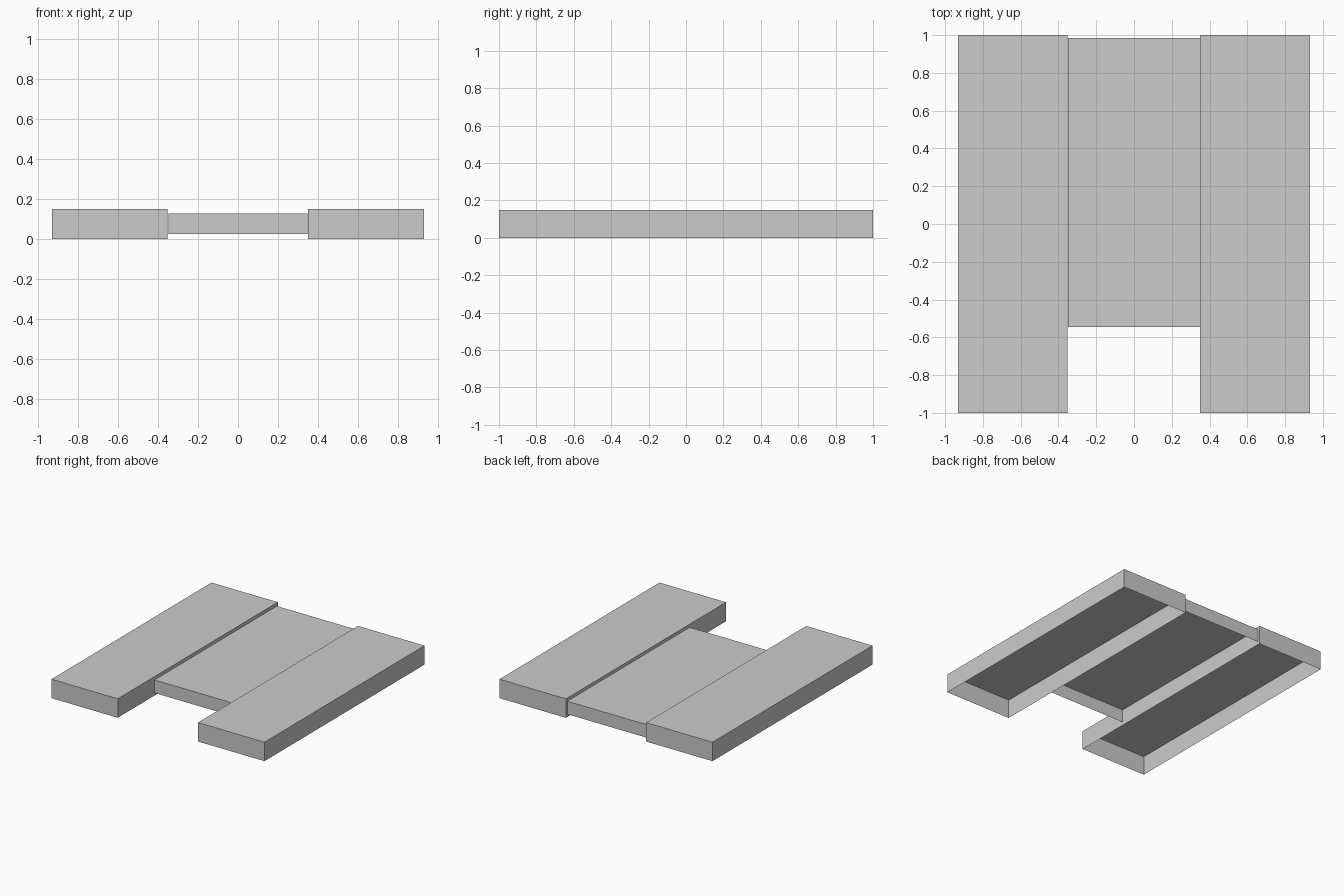
import bpy
import bmesh
from mathutils import Vector

cube = bpy.data.objects.get("Cube")
if cube:
    bpy.data.objects.remove(cube, do_unlink=True)

grey = bpy.data.materials.new("light_grey")
grey.use_nodes = True
colour = (0.6, 0.6, 0.6, 1)
grey.diffuse_color = colour
grey.node_tree.nodes["Principled BSDF"].inputs["Base Color"].default_value = colour


def open_tray(name, low, high):
    """Thin-walled box with an open underside."""
    low, high = Vector(low), Vector(high)
    bm = bmesh.new()
    bmesh.ops.create_cube(bm, size=1)
    underside = [f for f in bm.faces if f.normal.z < -0.5]
    bmesh.ops.delete(bm, geom=underside, context='FACES_ONLY')
    bmesh.ops.scale(bm, vec=high - low, verts=bm.verts)
    bmesh.ops.translate(bm, vec=(low + high) / 2, verts=bm.verts)
    mesh = bpy.data.meshes.new(name)
    bm.to_mesh(mesh)
    bm.free()
    mesh.materials.append(grey)
    obj = bpy.data.objects.new(name, mesh)
    bpy.context.collection.objects.link(obj)
    return obj


# Long side slabs
open_tray("left_slab", (0.35, -1, 0), (0.932, 1, 0.15))
open_tray("right_slab", (-0.932, -1, 0), (-0.352, 1, 0.15))

# Shorter, thinner slab between them
open_tray("middle_slab", (-0.349, -0.545, 0.023), (0.349, 0.985, 0.126))
